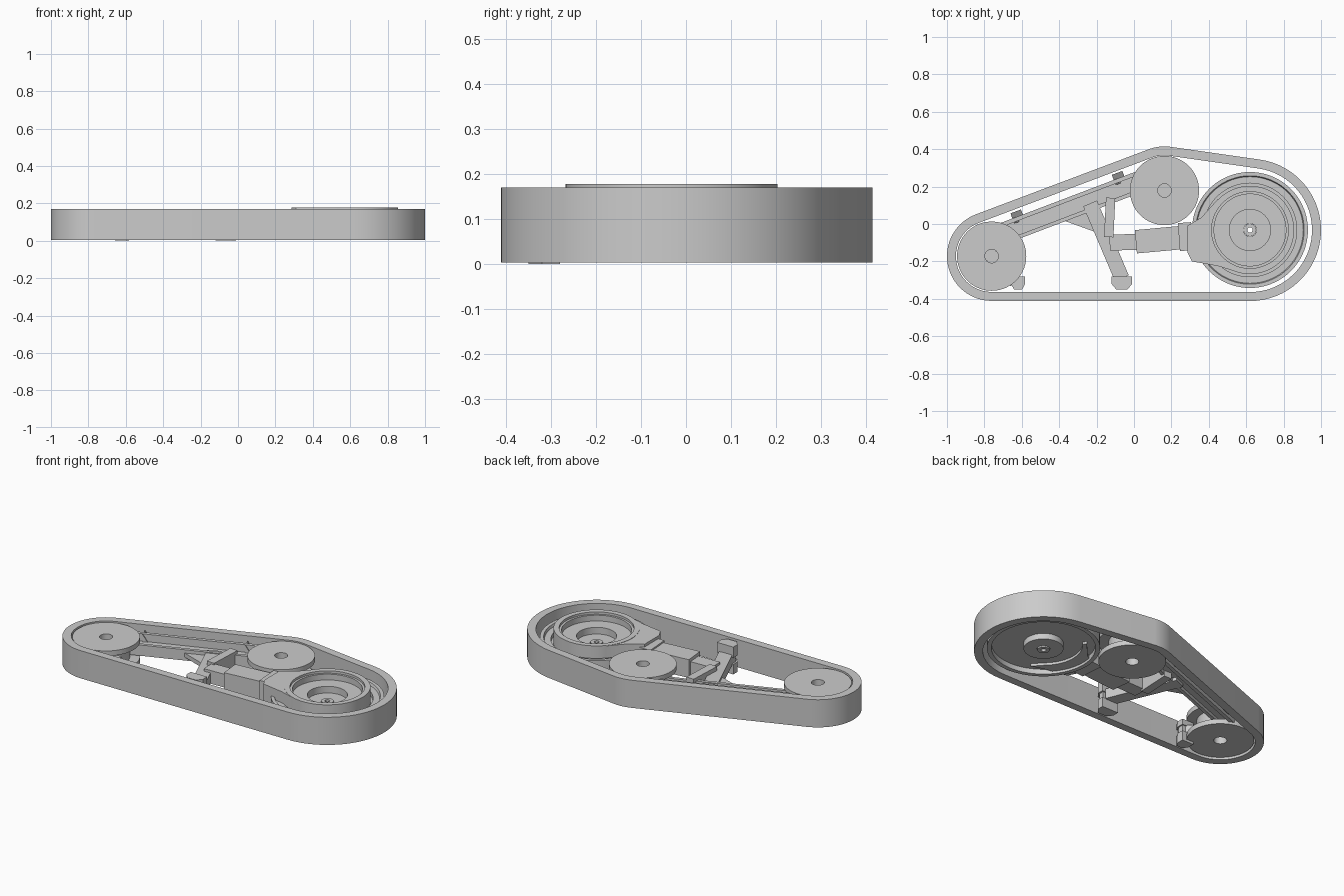
import bpy, bmesh, math
from mathutils import Vector

cube = bpy.data.objects.get("Cube")
if cube:
    bpy.data.objects.remove(cube, do_unlink=True)

grey = bpy.data.materials.new("plain grey")
grey.use_nodes = True
color = (0.6, 0.6, 0.6, 1)
grey.diffuse_color = color
grey.node_tree.nodes["Principled BSDF"].inputs["Base Color"].default_value = color


def finish(name, bm):
    bmesh.ops.recalc_face_normals(bm, faces=bm.faces)
    mesh = bpy.data.meshes.new(name)
    bm.to_mesh(mesh)
    bm.free()
    mesh.materials.append(grey)
    ob = bpy.data.objects.new(name, mesh)
    bpy.context.collection.objects.link(ob)
    bpy.ops.object.select_all(action="DESELECT")
    bpy.context.view_layer.objects.active = ob
    ob.select_set(True)
    bpy.ops.object.shade_smooth_by_angle(angle=math.radians(30))
    return ob


def prism(name, points, z0, z1):
    """Extrude a plan outline upward."""
    bm = bmesh.new()
    face = bm.faces.new([bm.verts.new((x, y, z0)) for x, y in points])
    top = bmesh.ops.extrude_face_region(bm, geom=[face])["geom"]
    verts = [g for g in top if isinstance(g, bmesh.types.BMVert)]
    bmesh.ops.translate(bm, verts=verts, vec=(0, 0, z1 - z0))
    return finish(name, bm)


def bar(name, a, b, width, z0, z1):
    """Straight beam between two plan points."""
    a, b = Vector(a), Vector(b)
    side = (b - a).orthogonal().normalized() * width / 2
    return prism(name, [a + side, b + side, b - side, a - side], z0, z1)


def lathe(name, centre, profile, steps=72):
    """Turn a closed (radius, z) profile round a vertical axis."""
    bm = bmesh.new()
    rings = []
    for i in range(steps):
        t = math.tau * i / steps
        rings.append([bm.verts.new((centre[0] + r * math.cos(t),
                                    centre[1] + r * math.sin(t), z)) for r, z in profile])
    n = len(profile)
    for i in range(steps):
        p, q = rings[i], rings[(i + 1) % steps]
        for j in range(n):
            k = (j + 1) % n
            bm.faces.new((p[j], q[j], q[k], p[k]))
    bmesh.ops.remove_doubles(bm, verts=bm.verts, dist=1e-5)
    return finish(name, bm)


LEFT, BIG, TOP = Vector((-0.761, -0.172)), Vector((0.62, -0.032)), Vector((0.163, 0.179))
circles = [(LEFT, 0.239), (BIG, 0.38), (TOP, 0.236)]


def belt_loop(inset, steps=32):
    """Outline wrapped round the three wheels."""
    normals = []
    for i in range(3):
        (a, ra), (b, rb) = circles[i], circles[(i + 1) % 3]
        d = b - a
        normals.append(math.atan2(d.y, d.x) - math.acos((ra - rb) / d.length))
    points = []
    for i, (c, r) in enumerate(circles):
        start = normals[i - 1]
        sweep = (normals[i] - start) % math.tau
        for s in range(steps + 1):
            t = start + sweep * s / steps
            points.append(c + (r - inset) * Vector((math.cos(t), math.sin(t))))
    return points


# Belt
bm = bmesh.new()
loops = [[bm.verts.new((p.x, p.y, z)) for p in belt_loop(inset)]
         for inset, z in ((0, 0.004), (0, 0.171), (0.048, 0.171), (0.048, 0.004))]
count = len(loops[0])
for i in range(4):
    a, b = loops[i], loops[(i + 1) % 4]
    for j in range(count):
        k = (j + 1) % count
        bm.faces.new((a[j], a[k], b[k], b[j]))
finish("belt", bm)

# Two flanged idler wheels with deep bores
idler = [(0.036, 0.015), (0.185, 0.015), (0.185, 0.045), (0.13, 0.045),
         (0.13, 0.135), (0.185, 0.135), (0.185, 0.165), (0.036, 0.165)]
for name, c in (("left", LEFT), ("upper", TOP)):
    lathe(name + "_idler_wheel", c, idler)
    lathe(name + "_idler_axle", c, [(0, 0.06), (0.036, 0.06), (0.036, 0.12), (0, 0.12)], 32)

# Drive wheel: recessed disc, stepped rim and hub
lathe("drive_wheel", BIG, [(0.1, 0.055), (0.285, 0.055), (0.285, 0.025), (0.31, 0.025),
                           (0.31, 0.125), (0.29, 0.125), (0.285, 0.11), (0.25, 0.11),
                           (0.25, 0.085), (0.1, 0.085)])
lathe("drive_hub", BIG, [(0.035, 0.02), (0.109, 0.02), (0.109, 0.09), (0.035, 0.09)])
lathe("drive_axle", BIG, [(0.014, 0.012), (0.034, 0.012), (0.034, 0.094), (0.014, 0.094)], 32)

# Gear housing: stepped bowl and its neck
lathe("gear_housing", BIG, [(0.236, 0.08), (0.236, 0.179), (0.205, 0.179), (0.205, 0.165),
                            (0.192, 0.165), (0.192, 0.13), (0.11, 0.13), (0.11, 0.08)])
neck = [(0.285, -0.01), (0.36, 0.035), (0.45, 0.135)]
for i in range(9):
    t = math.radians(136 + i * 12)
    neck.append((BIG.x + 0.215 * math.cos(t), BIG.y + 0.215 * math.sin(t)))
neck += [(0.53, -0.25), (0.45, -0.225), (0.31, -0.2), (0.285, -0.15)]
prism("housing_neck", neck, 0.04, 0.177)

# Motor and its couplings
bar("motor_collar", (0.24, -0.07), (0.31, -0.065), 0.15, 0.035, 0.16)
bar("motor", (0.01, -0.095), (0.26, -0.072), 0.125, 0.04, 0.15)
bar("motor_shaft_arm", (-0.13, -0.1), (0.02, -0.095), 0.085, 0.05, 0.13)

# Channel beam joining the idlers
along = (TOP - LEFT).normalized()
across = Vector((-along.y, along.x))


def on_beam(s, w):
    return LEFT + along * s + across * w


bar("beam_web", on_beam(0, 0.09), on_beam(0.98, 0.09), 0.11, 0.075, 0.1)
bar("beam_outer_wall", on_beam(0.08, 0.138), on_beam(0.92, 0.138), 0.022, 0.03, 0.145)
bar("beam_inner_wall", on_beam(0.1, 0.045), on_beam(0.9, 0.045), 0.02, 0.055, 0.12)

# Wedge gussets leaning on the outer wall
for name, s in (("left", 0.205), ("right", 0.785)):
    bm = bmesh.new()
    ends = [[bm.verts.new((*on_beam(s + ds, w), z))
             for ds, z in ((-0.03, 0.05), (0.03, 0.05), (-0.03, 0.145))]
            for w in (0.12, 0.178)]
    bm.faces.new(ends[0])
    bm.faces.new(ends[1])
    for i in range(3):
        j = (i + 1) % 3
        bm.faces.new((ends[0][i], ends[0][j], ends[1][j], ends[1][i]))
    finish(name + "_beam_gusset", bm)

# Strut, brace and gusset hanging from the beam
bar("guide_strut", (-0.235, 0.11), (-0.065, -0.29), 0.08, 0.055, 0.115)
bar("strut_brace", (-0.125, 0.14), (-0.135, -0.07), 0.05, 0.04, 0.14)
prism("strut_gusset", [(-0.38, 0.02), (-0.2, 0.1), (-0.16, -0.06)], 0.075, 0.1)

# Belt guide feet
foot_shape = [(-0.055, 0.035), (-0.055, -0.005), (-0.03, -0.035), (0.03, -0.035),
              (0.055, -0.005), (0.055, 0.035)]
for name, x, wide, top in (("left", -0.62, 0.7, 0.134), ("middle", -0.065, 1, 0.165)):
    for level, z0, z1, size in (("lower", 0.0, 0.06, 1), ("core", 0.06, 0.1, 0.8),
                                ("upper", 0.1, top, 1)):
        prism(f"{name}_guide_foot_{level}",
              [(x + wide * size * u, -0.315 + size * v) for u, v in foot_shape], z0, z1)
bar("left_guide_arm", LEFT, (-0.635, -0.31), 0.07, 0.06, 0.105)
